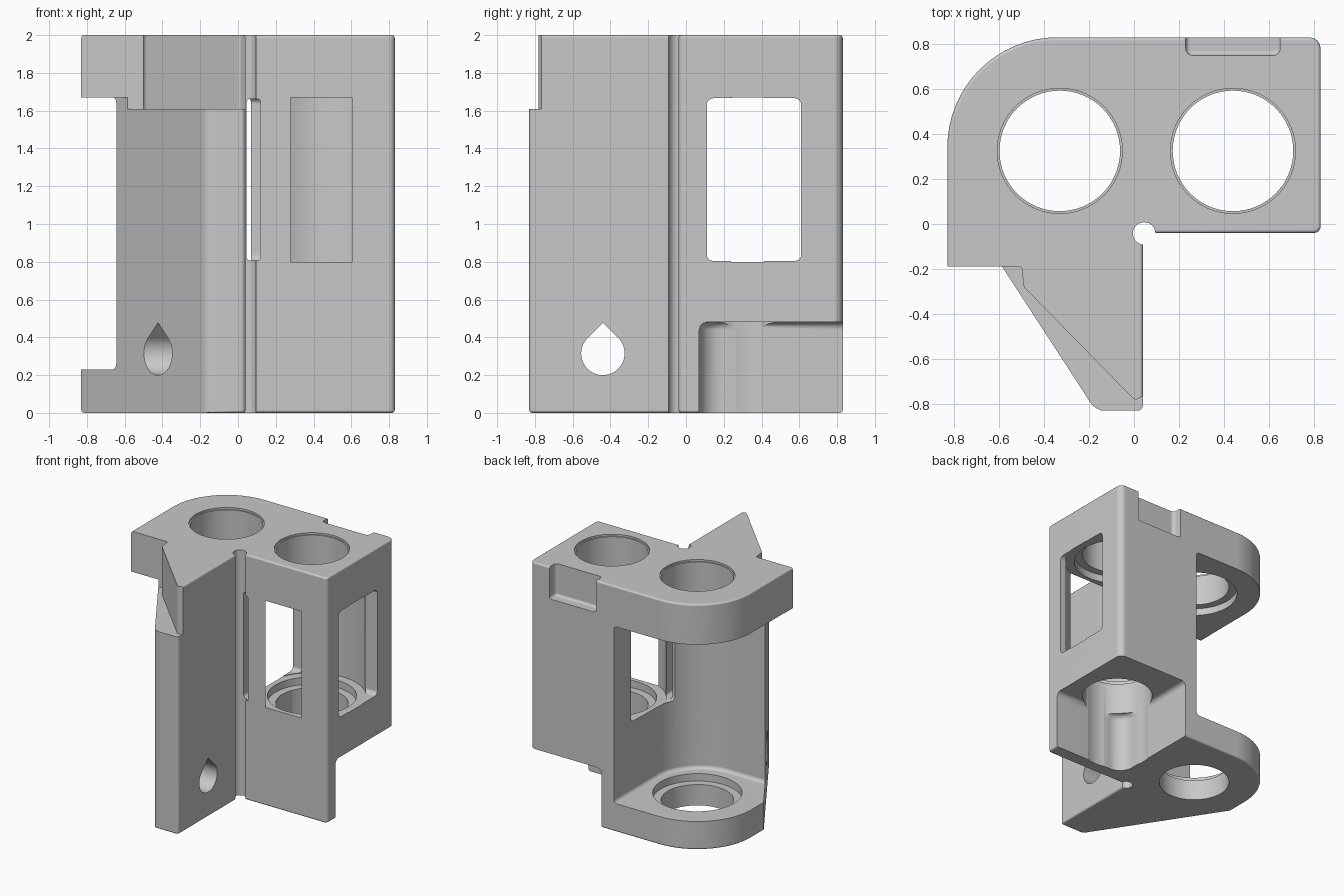
import bpy, bmesh, math
from mathutils import Vector

cube = bpy.data.objects.get("Cube")
if cube:
    bpy.data.objects.remove(cube, do_unlink=True)

grey = bpy.data.materials.new("light_grey")
grey.use_nodes = True
colour = (0.58, 0.58, 0.58, 1)
grey.diffuse_color = colour
grey.node_tree.nodes["Principled BSDF"].inputs["Base Color"].default_value = colour


def rounded(corners):
    """Outline from (x, y, corner radius) entries."""
    out = []
    for i, (x, y, r) in enumerate(corners):
        p = Vector((x, y))
        if r == 0:
            out.append(p)
            continue
        a = (Vector(corners[i - 1][:2]) - p).normalized()
        b = (Vector(corners[(i + 1) % len(corners)][:2]) - p).normalized()
        half = a.angle(b) / 2
        centre = p + (a + b).normalized() * r / math.sin(half)
        start = p + a * r / math.tan(half) - centre
        end = p + b * r / math.tan(half) - centre
        n = 16 if r > 0.1 else 4
        sweep = start.angle_signed(end)
        a0 = math.atan2(start.y, start.x)
        for k in range(n + 1):
            t = a0 - sweep * k / n
            out.append(centre + Vector((math.cos(t), math.sin(t))) * r)
    return out


def rect(u0, u1, v0, v1, r):
    return rounded([(u0, v0, r), (u1, v0, r), (u1, v1, r), (u0, v1, r)])


def circle(u, v, r, n=64):
    return [Vector((u + r * math.cos(math.tau * k / n), v + r * math.sin(math.tau * k / n)))
            for k in range(n)]


def teardrop(u, v, r):
    arc = [math.radians(135 + 270 * k / 36) for k in range(37)]
    pts = [Vector((u + r * math.cos(t), v + r * math.sin(t))) for t in arc]
    return pts + [Vector((u, v + r * math.sqrt(2)))]


def prism(name, outline, lo, hi, axis="z", soft=(), size=0.02):
    """Extrude an outline along an axis, rounding the rims at the levels in soft."""
    bm = bmesh.new()
    base = bm.faces.new([bm.verts.new((p.x, p.y, lo)) for p in outline])
    top = bmesh.ops.extrude_face_region(bm, geom=[base], use_keep_orig=True)["geom"]
    bmesh.ops.translate(bm, vec=(0, 0, hi - lo),
                        verts=[g for g in top if isinstance(g, bmesh.types.BMVert)])
    rims = [e for e in bm.edges
            if any(all(abs(v.co.z - s) < 1e-5 for v in e.verts) for s in soft)]
    if rims:
        bmesh.ops.bevel(bm, geom=rims, offset=size, segments=3, profile=0.5,
                        affect="EDGES", clamp_overlap=True)
    for v in bm.verts:
        u, w, h = v.co
        v.co = {"x": (h, u, w), "y": (u, h, w), "z": (u, w, h)}[axis]
    bmesh.ops.recalc_face_normals(bm, faces=bm.faces)
    mesh = bpy.data.meshes.new(name)
    bm.to_mesh(mesh)
    bm.free()
    mesh.materials.append(grey)
    obj = bpy.data.objects.new(name, mesh)
    bpy.context.collection.objects.link(obj)
    return obj


def measure(mesh):
    """Volume, and whether the surface is closed."""
    bm = bmesh.new()
    bm.from_mesh(mesh)
    result = bm.calc_volume(signed=True), all(e.is_manifold for e in bm.edges)
    bm.free()
    return result


def combine(tool, operation="DIFFERENCE"):
    """Cut or join a tool, keeping the first result whose volume is plausible."""
    before, limit = measure(body.data)[0], measure(tool.data)[0]
    sign = 1 if operation == "UNION" else -1
    mod = body.modifiers.new(tool.name, "BOOLEAN")
    mod.object, mod.operation = tool, operation
    best = None
    for nudge, solver in ((0, "MANIFOLD"), (0, "EXACT"), (7e-4, "MANIFOLD"), (7e-4, "EXACT")):
        tool.location = (nudge, nudge, nudge)
        mod.solver = solver
        bpy.context.view_layer.update()
        graph = bpy.context.evaluated_depsgraph_get()
        mesh = bpy.data.meshes.new_from_object(body.evaluated_get(graph))
        volume, closed = measure(mesh)
        if 1e-5 < sign * (volume - before) < limit + 1e-4:
            best = mesh if closed else best or mesh
            if closed:
                break
    body.modifiers.remove(mod)
    if best:
        body.data = best
    bpy.data.objects.remove(tool, do_unlink=True)


# Full block with the rounded back lobe
block = [(-0.83, -0.83, 0), (0.04, -0.83, 0.025), (0.04, -0.04, 0), (0.83, -0.04, 0.03),
         (0.83, 0.83, 0.05), (-0.83, 0.83, 0.49)]
body = prism("bearing_bracket", rounded(block), 0, 2, soft=(0, 2), size=0.015)

# Slanted front of the lower body, then the narrower wing and lobe front above
slant = [(-0.95, 0.37, 0), (-0.17, -0.83, 0.08), (-0.1, -0.832, 0), (-0.1, -1.2, 0),
         (-1.3, -1.2, 0), (-1.3, 0.37, 0)]
combine(prism("slant_cut", rounded(slant), -0.5, 1.67))
wing = [(-1.3, -0.19, 0), (-0.5, -0.19, 0.01), (-0.49, -0.28, 0.02), (0.005, -0.785, 0.02),
        (0.1, -0.73, 0), (0.1, -1.2, 0), (-1.3, -1.2, 0)]
combine(prism("wing_cut", rounded(wing), 1.61, 2.3))

# Left bearing space, open to the back and side
space = rounded([(-1.2, -0.1, 0), (0.07, -0.1, 0.4), (0.07, 1.2, 0), (-1.2, 1.2, 0)])
combine(prism("left_space", space, 0.23, 1.672, soft=(0.23, 1.672), size=0.03))

# Right bearing space with its side window and narrow front slit
combine(prism("right_space", circle(0.44, 0.325, 0.4), 0.8, 1.67))
combine(prism("side_window", rect(0.11, 0.61, 0.804, 1.666, 0.035), -0.02, 1.1, "x"))
combine(prism("front_slit", rect(0.045, 0.12, 0.807, 1.663, 0.02), -0.1, 0.3, "y"))

# Open corner under the right bearing floor
under = rounded([(0.18, 0.07, 0.12), (1.2, 0.07, 0), (1.2, 1.2, 0), (0.18, 1.2, 0)])
combine(prism("under_space", under, -0.5, 0.48, soft=(0.48,), size=0.04))

# Rod holes with stepped seats
for x, floor in ((-0.33, 0.23), (0.44, 0.8)):
    combine(prism("rod_hole", circle(x, 0.325, 0.268), -0.5, 2.5))
    combine(prism("floor_seat", circle(x, 0.325, 0.33), floor - 0.06, floor + 0.03))
    combine(prism("top_seat", circle(x, 0.325, 0.33), 1.64, 1.73))
    combine(prism("rim", circle(x, 0.325, 0.278), 1.985, 2.1))

# Inner corner relief and back recess
combine(prism("corner_relief", circle(0.045, -0.042, 0.05, 32), -0.5, 2.5))
combine(prism("back_recess", rect(0.23, 0.65, 0.75, 1.1, 0.03), 1.74, 2.3, soft=(1.74,)))

# Bolt pockets, bosses and holes through the wing
for z in (0.315, 1.3):
    combine(prism("bolt_pocket", teardrop(-0.435, z, 0.202), -1.2, -0.37, "x"))
    combine(prism("bolt_boss", teardrop(-0.435, z, 0.197), -0.38, -0.2, "x"), "UNION")
    combine(prism("bolt_hole", teardrop(-0.44, z, 0.115), -1.2, 0.5, "x"))

# Front wall hole and small screw holes in the top plate
combine(prism("front_hole", teardrop(0.45, 0.24, 0.115), -0.3, 0.3, "y"))
combine(prism("back_screw_hole", circle(-0.05, 1.83, 0.055, 24), 0.62, 1.1, "y"))
combine(prism("side_screw_hole", circle(-0.02, 1.83, 0.055, 24), -1.1, -0.5, "x"))

# Shading
for other in bpy.context.selected_objects:
    other.select_set(False)
body.select_set(True)
bpy.context.view_layer.objects.active = body
bpy.ops.object.shade_smooth_by_angle(angle=math.radians(32))
weighted = body.modifiers.new("flat_faces", "WEIGHTED_NORMAL")
weighted.keep_sharp = True
